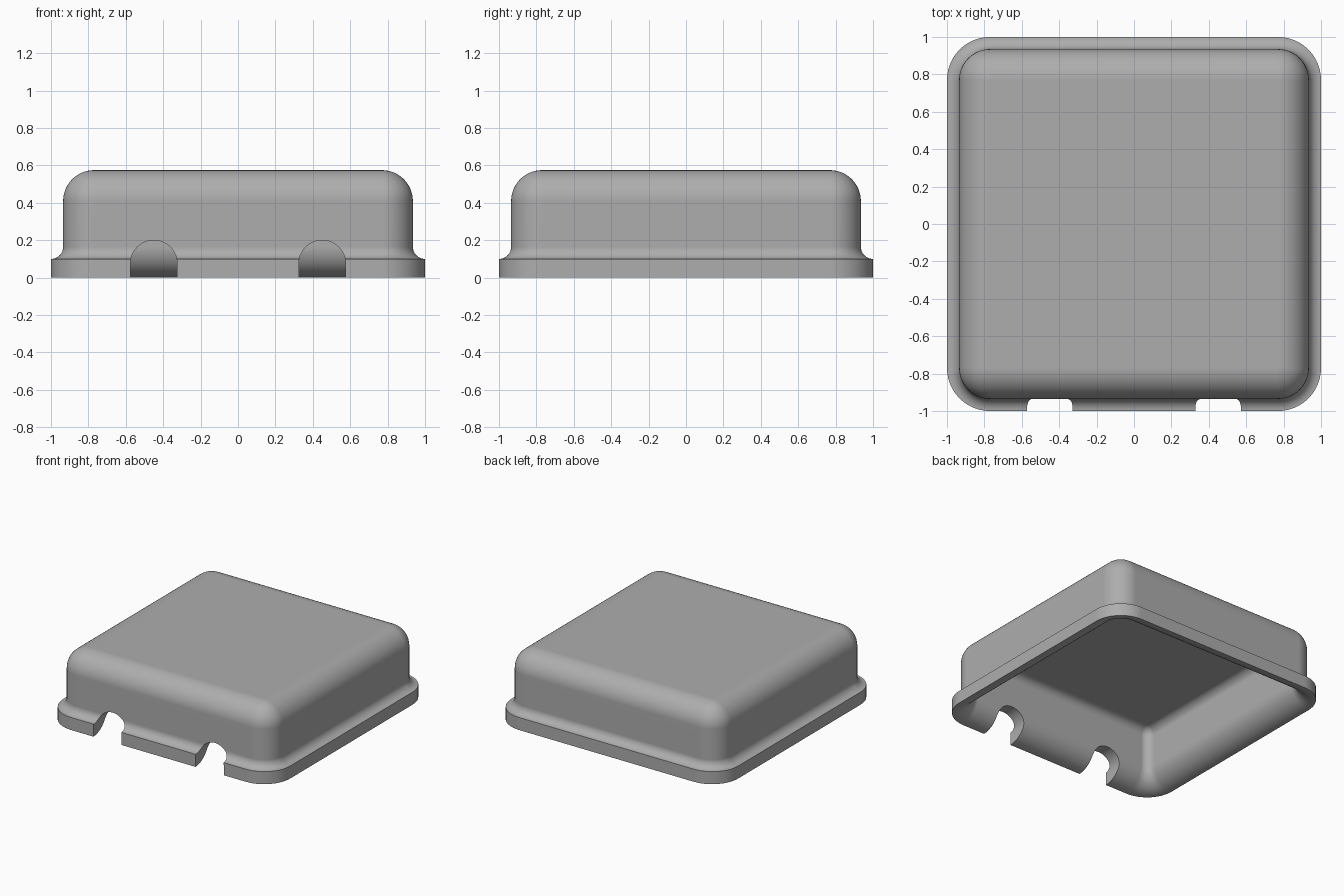
import bpy, bmesh
from math import sin, cos, pi, radians

if "Cube" in bpy.data.objects:
    bpy.data.objects.remove(bpy.data.objects["Cube"])

CORE = 0.77        # half size of the flat top; all corners are centred on it
WALL = 0.1         # shell thickness
HEIGHT = 0.575
ROUND = 0.165      # outer top rounding
FLARE = 0.065      # fillet between wall and flange
STEPS = 12

grey = bpy.data.materials.new("plain grey")
grey.use_nodes = True
colour = (0.42, 0.42, 0.42, 1)
grey.diffuse_color = colour
grey.node_tree.nodes["Principled BSDF"].inputs["Base Color"].default_value = colour


def arc(cx, cz, r, start, end):
    angles = [radians(start + (end - start) * i / STEPS) for i in range(STEPS + 1)]
    return [(cx + r * cos(a), cz + r * sin(a)) for a in angles]


def make_object(name, bm):
    bmesh.ops.recalc_face_normals(bm, faces=bm.faces)
    mesh = bpy.data.meshes.new(name)
    bm.to_mesh(mesh)
    bm.free()
    mesh.materials.append(grey)
    obj = bpy.data.objects.new(name, mesh)
    bpy.context.collection.objects.link(obj)
    return obj


# Wall section: outward offset from the core square, and height
rim = ROUND + FLARE
section = arc(0, HEIGHT - ROUND, ROUND, 90, 0)
section += arc(rim, WALL + FLARE, FLARE, 180, 270)
section += arc(rim, WALL + FLARE, FLARE + WALL, 270, 180)
section += arc(0, HEIGHT - ROUND, ROUND - WALL, 0, 90)


def ring(bm, offset, z):
    verts = []
    for k, (sx, sy) in enumerate([(1, 1), (-1, 1), (-1, -1), (1, -1)]):
        for i in range(STEPS + 1):
            a = (k + i / STEPS) * pi / 2
            verts.append(bm.verts.new((sx * CORE + offset * cos(a),
                                       sy * CORE + offset * sin(a), z)))
    return verts


# Hollow cover: sweep the section round the square, then cap top and ceiling
bm = bmesh.new()
rings = [ring(bm, d, z) for d, z in section]
for a, b in zip(rings, rings[1:]):
    for i in range(len(a)):
        j = (i + 1) % len(a)
        bm.faces.new((a[i], a[j], b[j], b[i]))
bmesh.ops.remove_doubles(bm, verts=bm.verts, dist=0.0001)
bmesh.ops.holes_fill(bm, edges=[e for e in bm.edges if e.is_boundary], sides=0)
cover = make_object("cover", bm)

# Two arched cable notches through the front wall
bpy.context.view_layer.objects.active = cover
cover.select_set(True)
for x in (-0.45, 0.45):
    outline = [(x + 0.125, -0.1)]
    outline += [(x + 0.125 * cos(pi * i / 24), 0.075 + 0.125 * sin(pi * i / 24))
                for i in range(25)]
    outline += [(x - 0.125, -0.1)]
    bm = bmesh.new()
    face = bm.faces.new([bm.verts.new((px, -1.2, pz)) for px, pz in outline])
    side = bmesh.ops.extrude_face_region(bm, geom=[face])
    moved = [v for v in side["geom"] if isinstance(v, bmesh.types.BMVert)]
    bmesh.ops.translate(bm, verts=moved, vec=(0, 0.6, 0))
    cutter = make_object("notch_cutter", bm)
    cutter.hide_render = True
    cut = cover.modifiers.new("notch", 'BOOLEAN')
    cut.operation = 'DIFFERENCE'
    cut.solver = 'EXACT'
    cut.object = cutter
    bpy.ops.object.modifier_apply(modifier=cut.name)
    bpy.data.objects.remove(cutter)

# Smooth curves, crisp rim and notch edges
bpy.ops.object.shade_smooth_by_angle(angle=radians(30))
weighted = cover.modifiers.new("even shading", 'WEIGHTED_NORMAL')
weighted.keep_sharp = True
